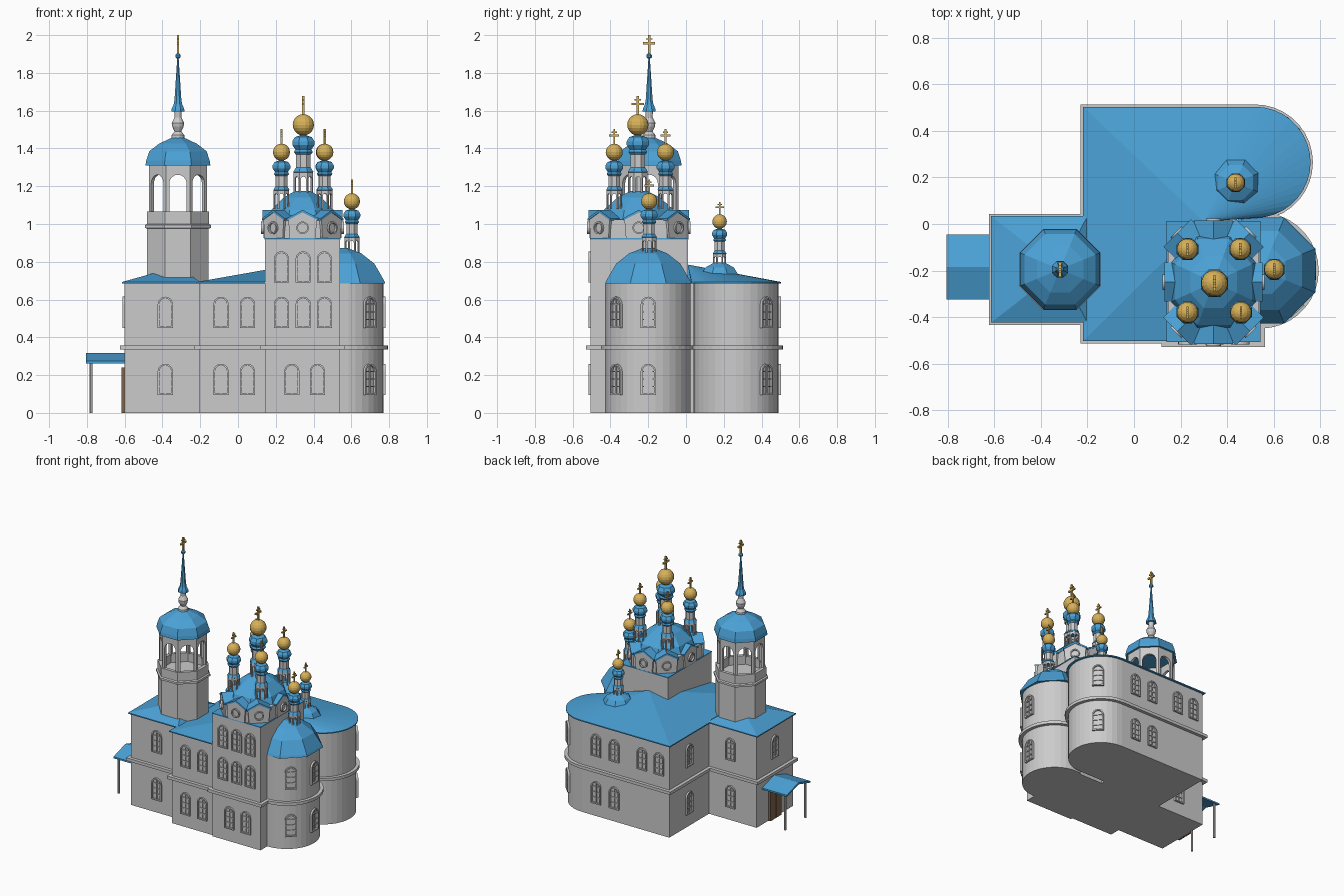
import bpy, bmesh
from math import pi, cos, sin, tan, radians
from mathutils import Matrix, Vector
from collections import Counter

if "Cube" in bpy.data.objects:
    bpy.data.objects.remove(bpy.data.objects["Cube"])


def material(name, c):
    m = bpy.data.materials.new(name)
    m.diffuse_color = (*c, 1)
    m.use_nodes = True
    m.node_tree.nodes["Principled BSDF"].inputs["Base Color"].default_value = m.diffuse_color
    return m


BLUE = material("blue_roof", (0.07, 0.36, 0.68))
GOLD = material("gold", (0.68, 0.44, 0.10))
BROWN = material("brown_wood", (0.22, 0.13, 0.07))
UP = Matrix(((0, 1, 0, 0), (0, 0, 1, 0), (1, 0, 0, 0), (0, 0, 0, 1)))


def finish(name, bm, mat=None):
    bmesh.ops.recalc_face_normals(bm, faces=bm.faces[:])
    me = bpy.data.meshes.new(name)
    bm.to_mesh(me)
    bm.free()
    ob = bpy.data.objects.new(name, me)
    bpy.context.collection.objects.link(ob)
    if mat:
        me.materials.append(mat)


def at(x, y, z=0, deg=0):
    """Frame on a wall: local x is the outward normal at angle deg."""
    return Matrix.Translation((x, y, z)) @ Matrix.Rotation(radians(deg), 4, 'Z')


def slab(bm, polys, d0, d1, M):
    """Thicken flat polygons from depth d0 to d1 in frame M."""
    made = {}

    def v(p, d):
        k = (round(p[0], 5), round(p[1], 5), d)
        if k not in made:
            made[k] = bm.verts.new(M @ Vector((d, p[0], p[1])))
        return made[k]
    pairs = [(a, b) for p in polys for a, b in zip(p, p[1:] + p[:1])]
    key = lambda a, b: frozenset((round(q[0], 5), round(q[1], 5)) for q in (a, b))
    uses = Counter(key(a, b) for a, b in pairs)
    for p in polys:
        bm.faces.new([v(q, d0) for q in p])
        bm.faces.new([v(q, d1) for q in p])
    for a, b in pairs:
        if uses[key(a, b)] == 1:
            bm.faces.new([v(a, d0), v(b, d0), v(b, d1), v(a, d1)])


def box(x0, x1, y0, y1):
    return [(x0, y0), (x1, y0), (x1, y1), (x0, y1)]


def arc(cx, cy, r, a0, a1, n):
    return [(cx + r * cos(radians(a0 + (a1 - a0) * i / n)),
             cy + r * sin(radians(a0 + (a1 - a0) * i / n))) for i in range(n + 1)]


def ring(outer, inner):
    n = len(outer)
    return [[outer[i], outer[(i + 1) % n], inner[(i + 1) % n], inner[i]] for i in range(n)]


def lathe(bm, prof, n, x, y, z=0, s=1, sx=1, sy=1):
    """n-sided turned shape; radii are measured to the flats."""
    k = 1 / cos(pi / n)
    rows = [[bm.verts.new((x + s * r * k * sx * cos(2 * pi * (i + .5) / n),
                           y + s * r * k * sy * sin(2 * pi * (i + .5) / n), z + s * h))
             for i in range(n)] for r, h in prof]
    for a, b in zip(rows, rows[1:]):
        for i in range(n):
            j = (i + 1) % n
            bm.faces.new([a[i], a[j], b[j], b[i]])
    bm.faces.new(rows[0])
    bm.faces.new(rows[-1])


def arcade(bm, x, y, n, r, z0, h, part, spring, t):
    """Ring of arched openings; part is the open share of each side."""
    w = r * tan(pi / n)
    o = w * part
    opening = [(-o, 0)] + arc(0, spring, o, 180, 0, 8) + [(o, 0)]
    for i in range(n):
        slab(bm, [[(-w, 0)] + opening + [(w, 0), (w, h), (-w, h)]], r - t, r,
             at(x, y, z0, 360 * i / n))


def cross(bm, x, y, z, s):
    for b in (box(-.006, .006, 0, .11), box(-.033, .033, .06, .072), box(-.017, .017, .085, .093)):
        slab(bm, [[(u * s, v * s) for u, v in b]], -.006 * s, .006 * s, at(x, y, z))


# Footprints of the four blocks, grown by e
def footprints(e):
    return {
        "west_block": box(-.60 - e, -.20, -.41 - e, .02 + e),
        "nave": [(-.205 - e, -.49 - e), (.3, -.49 - e), (.3, .04 - e)]
        + arc(.52, .265, .225 + e, -90, 90, 18) + [(-.205 - e, .49 + e)],
        "tall_block": box(.143 - e, .54 + e, -.505 - e, .01 + e),
        "south_apse": [(.5, -.425 - e)] + arc(.545, -.2, .225 + e, -90, 90, 18) + [(.5, .025 + e)]}


tops = {"west_block": .69, "nave": .69, "tall_block": .92, "south_apse": .69}
for name, p in footprints(0).items():
    bm = bmesh.new()
    slab(bm, [p], 0, tops[name], UP)
    finish(name + "_walls", bm)
for name, p in footprints(.024).items():
    bm = bmesh.new()
    slab(bm, [p], .335, .357, UP)
    finish(name + "_belt", bm)

# Low fan roofs
for name, peak in (("west_block", (-.32, -.195, .775)), ("nave", (.3, .01, .785))):
    bm = bmesh.new()
    p = footprints(.014)[name]
    lo = [bm.verts.new((*q, .685)) for q in p]
    hi = [bm.verts.new((*q, .693)) for q in p]
    top = bm.verts.new(peak)
    bm.faces.new(lo)
    for i in range(len(p)):
        j = (i + 1) % len(p)
        bm.faces.new([lo[i], lo[j], hi[j], hi[i]])
        bm.faces.new([hi[i], hi[j], top])
    finish(name + "_roof", bm, BLUE)

# Arched windows: frame and glazing bars
bm = bmesh.new()


def window(x, y, z, deg):
    def outline(w, b):
        return [(-w, b)] + arc(0, .125, w, 180, 0, 10) + [(w, b)]
    M = at(x, y, z, deg)
    slab(bm, ring(outline(.04, 0), outline(.031, .009)), -.008, .012, M)
    slab(bm, [box(-.003, .003, .009, .157)], -.008, .007, M)
    for h in (.045, .085, .125):
        slab(bm, [box(-.031, .031, h - .003, h + .003)], -.008, .006, M)


for z in (.095, .45):
    for x, y in ((-.385, -.41), (-.09, -.49), (.05, -.49)):
        window(x, y, z, -90)
    for a in (-48, 0):
        window(.545 + .225 * cos(radians(a)), -.2 + .225 * sin(radians(a)), z, a)
    window(.52 + .159, .265 + .159, z, 45)
    for x in (.40, .25):
        window(x, .49, z, 90)
    window(-.205, .26, z, 180)
    window(-.385, .02, z, 90)
for x in (.02, -.12):
    window(x, .49, .45, 90)
window(-.60, -.19, .45, 180)
for x in (.285, .42):
    window(x, -.505, .095, -90)
for z in (.45, .69):
    for x in (.23, .345, .457):
        window(x, -.505, z, -90)
finish("windows", bm)

# Porch and door
bm = bmesh.new()
slab(bm, [[(-.14, .262), (0, .302), (.14, .262), (.14, .274), (0, .317), (-.14, .274)]],
     0, .205, at(-.6, -.185, 0, 180))
finish("porch_roof", bm, BLUE)
bm = bmesh.new()
for y in (-.305, -.065):
    lathe(bm, [(.008, 0), (.008, .27)], 8, -.777, y)
finish("porch_posts", bm)
bm = bmesh.new()
slab(bm, [box(-.065, -.003, 0, .24), box(.003, .065, 0, .24)], 0, .017, at(-.6, -.185, 0, 180))
finish("door", bm, BROWN)

# Bell tower
TX, TY = -.318, -.195
bm = bmesh.new()
lathe(bm, [(.163, .66), (.163, .975), (.174, .98), (.174, .995), (.165, 1.0)], 8, TX, TY)
for i in range(8):
    slab(bm, [box(-.068, .068, 1.0, 1.065)], .14, .164, at(TX, TY, 0, 45 * i))
arcade(bm, TX, TY, 8, .154, 1.06, .255, .72, .155, .02)
lathe(bm, [(.035, 1.44), (.034, 1.47), (.018, 1.49), (.03, 1.515), (.033, 1.535), (.018, 1.565),
           (.02, 1.6)], 12, TX, TY)
finish("bell_tower", bm)
bm = bmesh.new()
lathe(bm, [(.155, 1.312), (.172, 1.31), (.168, 1.335), (.152, 1.385), (.10, 1.425), (.03, 1.458)], 8, TX, TY)
lathe(bm, [(.035, 1.595), (.033, 1.61), (.022, 1.635), (.018, 1.66), (.004, 1.875), (.014, 1.882),
           (.014, 1.895), (.004, 1.905)], 8, TX, TY)
finish("bell_tower_roof", bm, BLUE)

# Octagonal crown of the tall block with eight gables
CX, CY, HX, HY, C = .342, -.25, .195, .25, .1
bm = bmesh.new()
rf = bmesh.new()
slab(bm, [[(CX + a, CY + b) for a, b in (
    (-HX + C, -HY), (HX - C, -HY), (HX, -HY + C), (HX, HY - C), (HX - C, HY), (-HX + C, HY),
    (-HX, HY - C), (-HX, -HY + C))]], .9, 1.025, UP)
for i in range(8):
    a = 45 * i
    dx, dy = round(cos(radians(a)), 3), round(sin(radians(a)), 3)
    kx = (HX - C / 2) / .707 if i % 2 else HX
    ky = (HY - C / 2) / .707 if i % 2 else HY
    M = at(CX + dx * kx, CY + dy * ky, 0, a)
    slab(bm, [[(-.068, .925), (.068, .925), (.076, 1.025), (0, 1.063), (-.076, 1.025)]], -.1, .012, M)
    slab(bm, ring(arc(0, .98, .033, 0, 345, 23), arc(0, .98, .025, 0, 345, 23)), 0, .024, M)
    slab(rf, [[(-.084, 1.018), (0, 1.061), (.084, 1.018), (.084, 1.03), (0, 1.075), (-.084, 1.03)]],
         -.12, .016, M)
finish("gables", bm)
slab(rf, [box(.14, .543, -.508, .013)], .918, .925, UP)
lathe(rf, [(.19, 1.0), (.165, 1.075), (.10, 1.14), (.04, 1.175)], 8, CX, CY, sy=1.12)
finish("crown_roof", rf, BLUE)

# Apse dome and the small north dome
bm = bmesh.new()
lathe(bm, [(.228, .685), (.222, .70), (.17, .79), (.10, .845), (.03, .872)], 8, .552, -.2)
finish("apse_dome", bm, BLUE)
bm = bmesh.new()
lathe(bm, [(.105, .69), (.103, .725), (.075, .77), (.03, .795)], 8, .437, .178)
finish("north_dome", bm, BLUE)

# Cupolas: arcaded drum, blue collar, golden ball and cross
stone, collar, gold = bmesh.new(), bmesh.new(), bmesh.new()
cross(gold, TX, TY, 1.893, .97)
for x, y, z, s in ((.23, -.108, 1.38, 1), (.457, -.108, 1.38, 1), (.23, -.38, 1.38, 1),
                   (.46, -.38, 1.38, 1), (CX + .004, -.255, 1.525, 1.25),
                   (.603, -.195, 1.12, .95), (.437, .178, 1.013, .85)):
    lathe(stone, [(.037, -.20), (.031, -.19), (.031, -.10)], 8, x, y, z, s)
    arcade(stone, x, y, 8, .041 * s, z - .30 * s, .10 * s, .62, .07 * s, .008 * s)
    lathe(collar, [(.033, -.125), (.04, -.115), (.034, -.105), (.047, -.085), (.047, -.07),
                   (.036, -.052), (.014, -.045), (.012, -.035)], 8, x, y, z, s)
    lathe(collar, [(.036, -.205), (.043, -.20), (.034, -.185), (.03, -.18)], 8, x, y, z, s)
    ball = [(max(.001, .045 * sin(pi * i / 10)), -.045 * cos(pi * i / 10)) for i in range(11)]
    lathe(gold, ball, 16, x, y, z, s)
    cross(gold, x, y, z + .035 * s, .8 * s)
finish("cupola_drums", stone)
finish("cupola_collars", collar, BLUE)
finish("balls_and_crosses", gold, GOLD)
